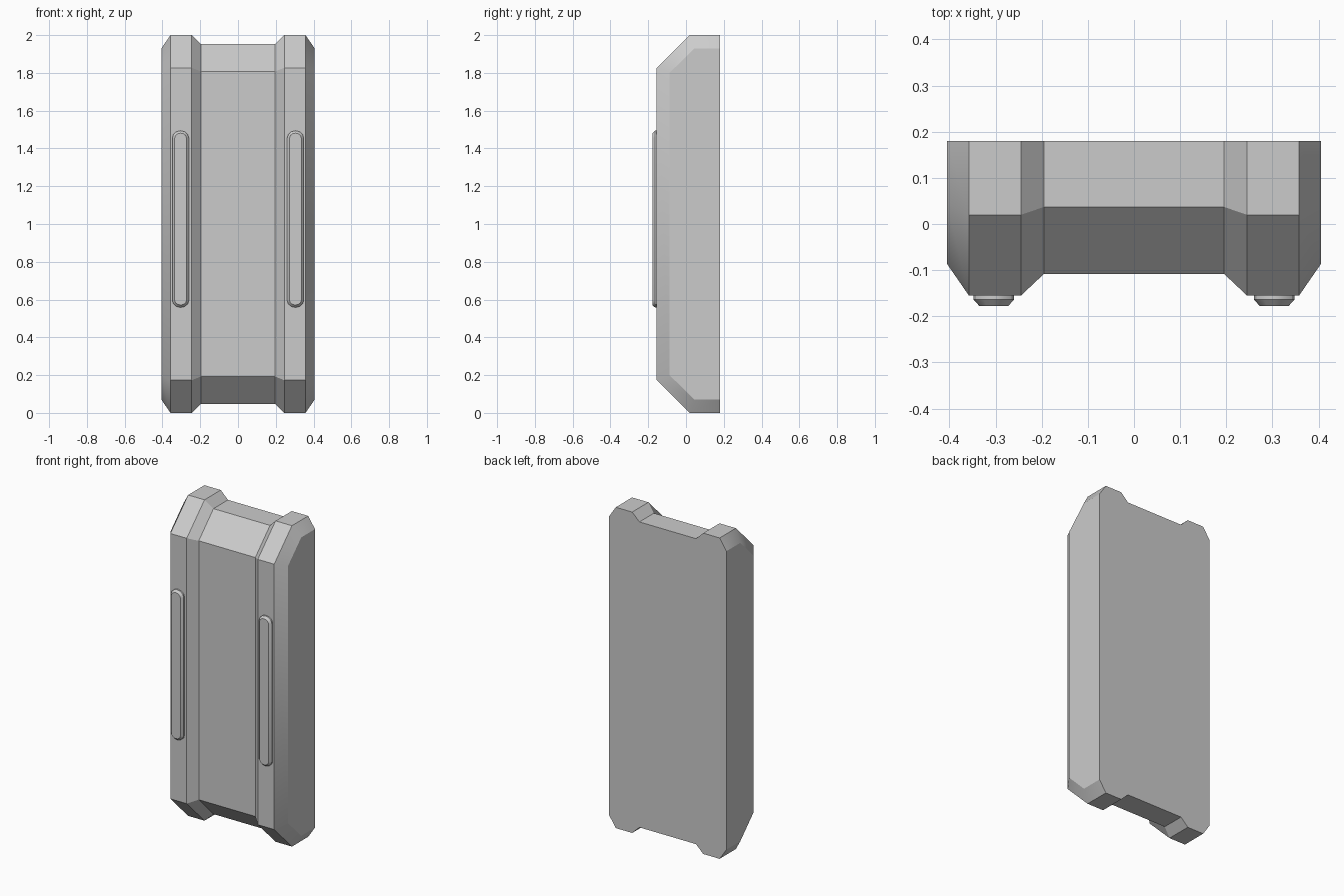
import bpy, bmesh, math

if "Cube" in bpy.data.objects:
    bpy.data.objects.remove(bpy.data.objects["Cube"])


def loft(name, rings):
    """Skin closed rings of equal length and cap both ends."""
    bm = bmesh.new()
    loops = [[bm.verts.new(p) for p in ring] for ring in rings]
    n = len(loops[0])
    for a, b in zip(loops, loops[1:]):
        for i in range(n):
            j = (i + 1) % n
            bm.faces.new((a[i], a[j], b[j], b[i]))
    bm.faces.new(loops[0])
    bm.faces.new(loops[-1])
    bmesh.ops.recalc_face_normals(bm, faces=bm.faces[:])
    # Merge the coplanar strips of the flat back
    bmesh.ops.dissolve_limit(bm, angle_limit=math.radians(0.5),
                             verts=bm.verts[:], edges=bm.edges[:])
    mesh = bpy.data.meshes.new(name)
    bm.to_mesh(mesh)
    bm.free()
    obj = bpy.data.objects.new(name, mesh)
    bpy.context.collection.objects.link(obj)
    bpy.ops.object.select_all(action='DESELECT')
    obj.select_set(True)
    bpy.context.view_layer.objects.active = obj
    bpy.ops.object.shade_smooth_by_angle(angle=math.radians(30))
    return obj


# Panel body: side profiles (x, half height, bevel y, front y, front half height)
half = [(0.195, 0.952, 0.037, -0.108, 0.807),
        (0.245, 1.0, 0.02, -0.155, 0.827),
        (0.358, 1.0, 0.02, -0.155, 0.827),
        (0.405, 0.93, 0.044, -0.087, 0.80)]


def profile(x, h, bevel_y, front_y, front_h):
    top = [(0.18, h), (bevel_y, h), (front_y, front_h)]
    pts = top + [(y, -z) for y, z in reversed(top)]
    return [(x, y, 1 + z) for y, z in pts]


columns = [(-c[0], *c[1:]) for c in reversed(half)] + half
loft("panel_body", [profile(*c) for c in columns])


# Raised grip rails: rounded strips with a chamfered front
def pill(cx, y, w, h, end, cz=1.026, steps=6):
    ring = []
    for side in (0, 1):
        for i in range(steps + 1):
            a = math.pi * (side + i / steps)
            dz = (h - end) * (1 if side == 0 else -1)
            ring.append((cx + w * math.cos(a), y, cz + dz + end * math.sin(a)))
    return ring


for side, cx in (("left", -0.304), ("right", 0.304)):
    loft(side + "_grip_rail", [pill(cx, -0.145, 0.044, 0.468, 0.038),
                               pill(cx, -0.164, 0.044, 0.468, 0.038),
                               pill(cx, -0.178, 0.031, 0.455, 0.025)])
